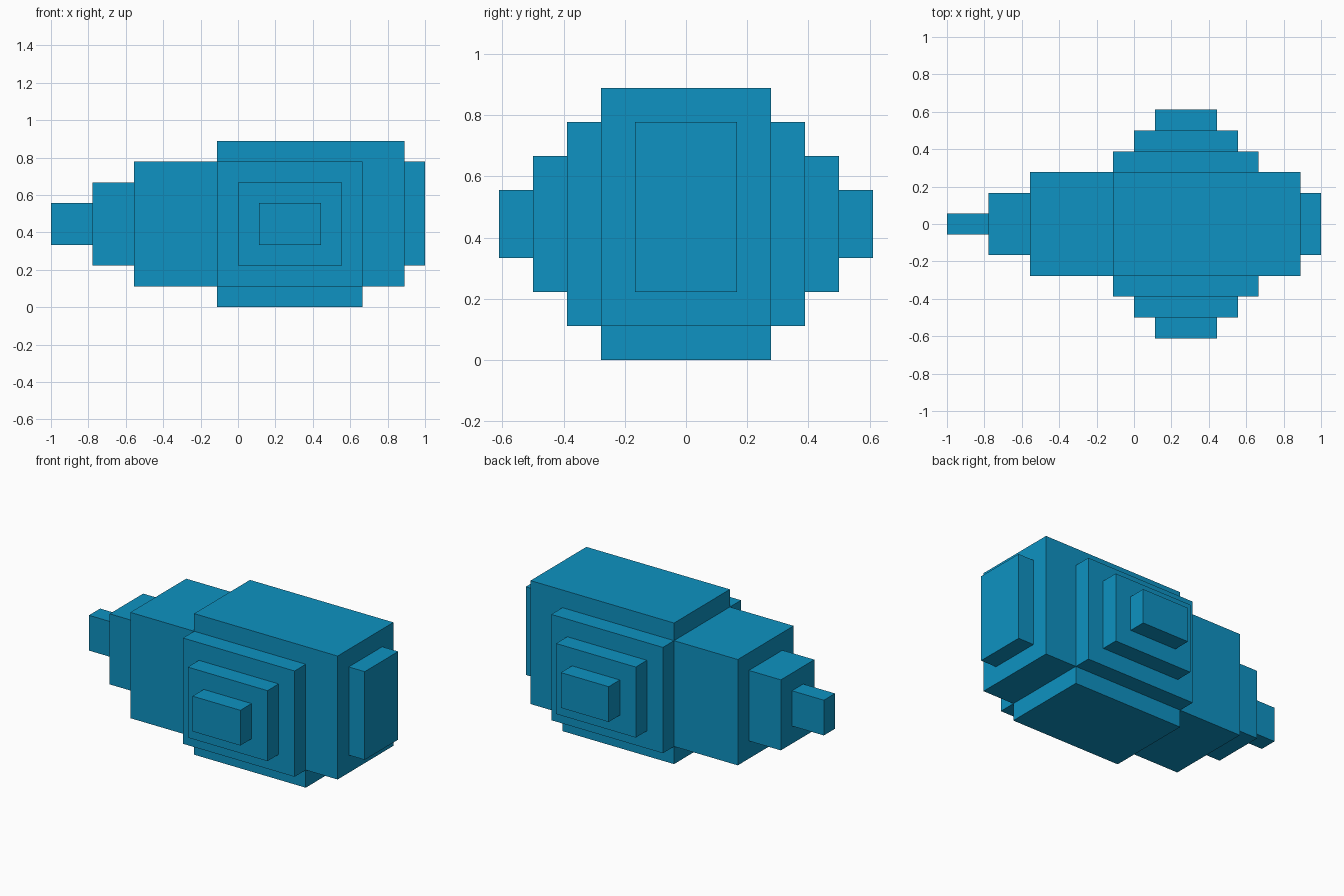
import bpy, bmesh

if "Cube" in bpy.data.objects:
    bpy.data.objects.remove(bpy.data.objects["Cube"])

U = 1 / 9  # the model sits on a grid of ninths

blue = bpy.data.materials.new("blue")
blue.diffuse_color = (0.0044, 0.288, 0.539, 1)
blue.use_nodes = True
blue.node_tree.nodes["Principled BSDF"].inputs["Base Color"].default_value = blue.diffuse_color


def prism(name, profile, y0, y1):
    """Extrude an x-z profile (grid units) from y0 to y1."""
    bm = bmesh.new()
    face = bm.faces.new([bm.verts.new((x * U, y0 * U, z * U)) for x, z in profile])
    ext = bmesh.ops.extrude_face_region(bm, geom=[face], use_keep_orig=True)
    verts = [v for v in ext["geom"] if isinstance(v, bmesh.types.BMVert)]
    bmesh.ops.translate(bm, verts=verts, vec=(0, (y1 - y0) * U, 0))
    bmesh.ops.recalc_face_normals(bm, faces=bm.faces)
    mesh = bpy.data.meshes.new(name)
    bm.to_mesh(mesh)
    bm.free()
    mesh.materials.append(blue)
    obj = bpy.data.objects.new(name, mesh)
    bpy.context.collection.objects.link(obj)
    return obj


def box(name, x0, x1, y0, y1, z0, z1):
    return prism(name, [(x0, z0), (x1, z0), (x1, z1), (x0, z1)], y0, y1)


# Main body with raised top and lowered belly
prism("body", [(-5, 1), (-1, 1), (-1, 0), (6, 0), (6, 1), (8, 1),
               (8, 8), (-1, 8), (-1, 7), (-5, 7)], -2.5, 2.5)

# End plate on the right, stepped tip on the left
box("end_plate", 8, 9, -1.5, 1.5, 2, 7)
box("tip_base", -7, -5, -1.5, 1.5, 2, 6)
box("tip_end", -9, -7, -0.5, 0.5, 3, 5)

# Stepped side tiers, shrinking one unit per step, on both sides
for i in range(3):
    y = 2.5 + i
    for side, (y0, y1) in {"front": (-y - 1, -y), "back": (y, y + 1)}.items():
        box(f"{side}_tier_{i + 1}", -1 + i, 6 - i, y0, y1, 1 + i, 7 - i)
